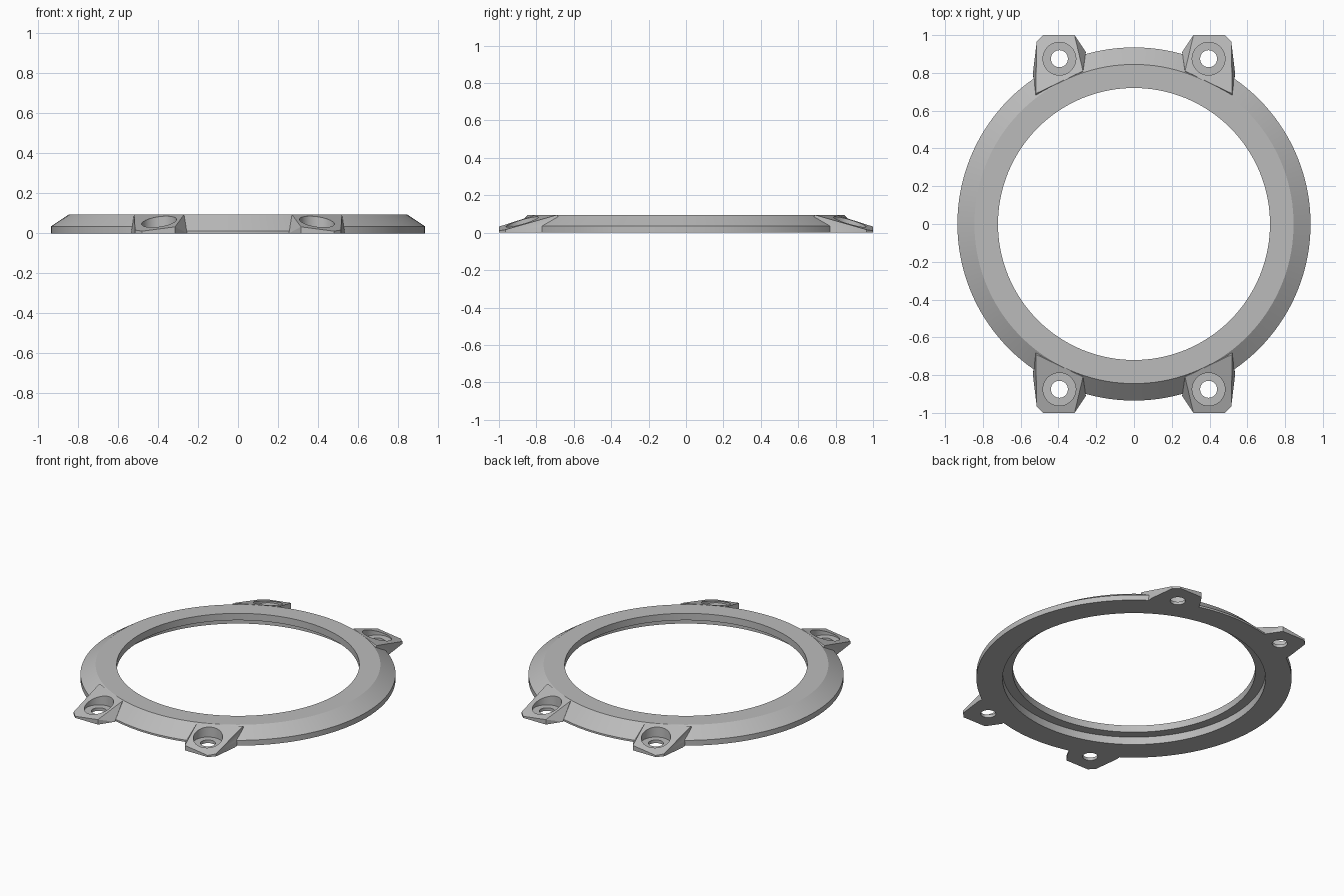
import bpy, bmesh, math
from mathutils import Vector

cube = bpy.data.objects.get("Cube")
if cube:
    bpy.data.objects.remove(cube)

grey = bpy.data.materials.new("light grey")
grey.use_nodes = True
grey.diffuse_color = (0.5, 0.5, 0.5, 1)
grey.node_tree.nodes["Principled BSDF"].inputs["Base Color"].default_value = (0.5, 0.5, 0.5, 1)

HEIGHT = 0.095
SEGMENTS = 144


def finish(bm, name):
    bmesh.ops.recalc_face_normals(bm, faces=bm.faces)
    mesh = bpy.data.meshes.new(name)
    bm.to_mesh(mesh)
    bm.free()
    mesh.materials.append(grey)
    obj = bpy.data.objects.new(name, mesh)
    bpy.context.collection.objects.link(obj)
    return obj


def cylinder(name, x, y, radius, z0, z1):
    bm = bmesh.new()
    bmesh.ops.create_cone(bm, cap_ends=True, segments=48, radius1=radius,
                          radius2=radius, depth=z1 - z0)
    bmesh.ops.translate(bm, verts=bm.verts, vec=(x, y, (z0 + z1) / 2))
    return finish(bm, name)


def combine(target, tool, operation):
    mod = target.modifiers.new(operation.lower(), "BOOLEAN")
    mod.operation = operation
    mod.solver = "EXACT"
    mod.object = tool
    bpy.context.view_layer.objects.active = target
    bpy.ops.object.modifier_apply(modifier=mod.name)
    bpy.data.objects.remove(tool)


# Ring with a bevelled rim, a rebate underneath, and a lower rim between the ears
bm = bmesh.new()
loops = []
for i in range(SEGMENTS):
    a = 2 * math.pi * i / SEGMENTS
    rim = 0.012 if abs(math.sin(a)) > math.cos(math.radians(25)) else 0.035
    profile = [(0.78, 0), (0.935, 0), (0.935, rim), (0.845, HEIGHT),
               (0.72, HEIGHT), (0.72, 0.05), (0.78, 0.05)]
    loops.append([bm.verts.new((r * math.cos(a), r * math.sin(a), z)) for r, z in profile])
for i, loop in enumerate(loops):
    after = loops[(i + 1) % SEGMENTS]
    for j in range(len(loop)):
        k = (j + 1) % len(loop)
        bm.faces.new((loop[j], after[j], after[k], loop[k]))
ring = finish(bm, "mounting_ring")


# Ear top is a plane falling away outward from the ring's top edge
def slope(x, y):
    return min(HEIGHT, HEIGHT - 0.32 * (0.412 * x + 0.911 * y - 0.845))


base = [(0.255, 0.91), (0.315, 1), (0.48, 1), (0.515, 0.965),
        (0.535, 0.8), (0.52, 0.6), (0.27, 0.75)]
top = [(0.27, 0.81), (0.315, 1), (0.48, 1), (0.515, 0.965), (0.52, 0.69)]
corners = [(sx, sy) for sx in (1, -1) for sy in (1, -1)]

for sx, sy in corners:
    bm = bmesh.new()
    points = [Vector((x * sx, y * sy, 0)) for x, y in base]
    points += [Vector((x * sx, y * sy, slope(x, y))) for x, y in top]
    for p in points:
        bm.verts.new(p)
    bmesh.ops.convex_hull(bm, input=bm.verts)
    bmesh.ops.dissolve_limit(bm, angle_limit=0.01, verts=bm.verts, edges=bm.edges)
    combine(ring, finish(bm, "ear"), "UNION")

# Counterbored screw holes
for sx, sy in corners:
    x, y = 0.395 * sx, 0.875 * sy
    combine(ring, cylinder("counterbore", x, y, 0.087, 0.02, 0.2), "DIFFERENCE")
    combine(ring, cylinder("screw_hole", x, y, 0.045, -0.1, 0.1), "DIFFERENCE")

# Smooth curves, crisp edges
bpy.ops.object.select_all(action="DESELECT")
ring.select_set(True)
bpy.context.view_layer.objects.active = ring
bpy.ops.object.shade_smooth_by_angle(angle=math.radians(20))
